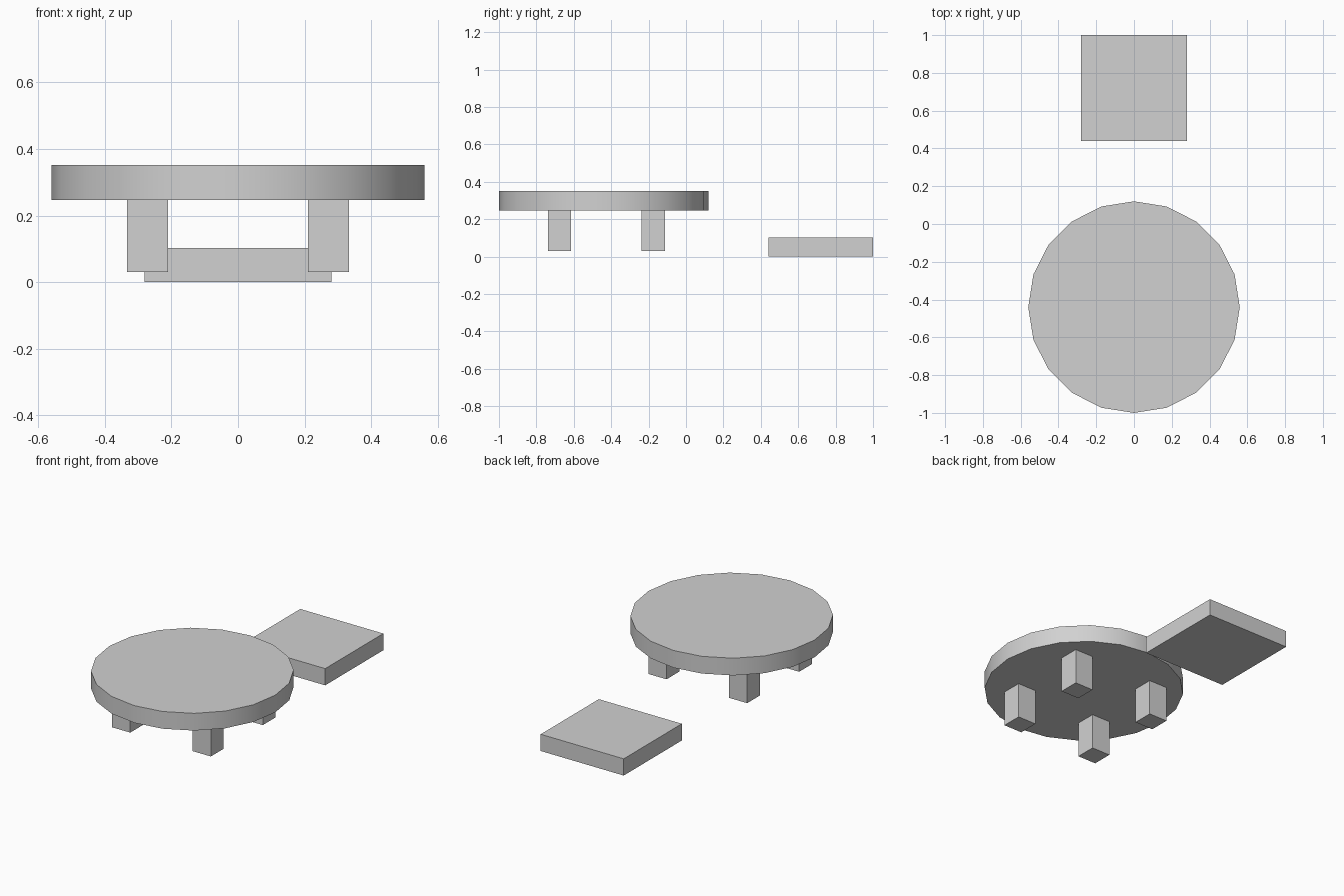
import bpy

cube = bpy.data.objects.get("Cube")
if cube:
    bpy.data.objects.remove(cube, do_unlink=True)

# One plain grey material for everything
GREY = (0.64, 0.64, 0.64, 1)
grey = bpy.data.materials.new("plain grey")
grey.use_nodes = True
grey.diffuse_color = GREY
grey.node_tree.nodes["Principled BSDF"].inputs["Base Color"].default_value = GREY


def box(name, center, size):
    bpy.ops.mesh.primitive_cube_add(size=1, location=center)
    ob = bpy.context.object
    ob.name = name
    ob.scale = size
    bpy.ops.object.transform_apply(location=False, rotation=False, scale=True)
    ob.data.materials.append(grey)
    return ob


# Round table top
bpy.ops.mesh.primitive_cylinder_add(vertices=20, radius=0.56, depth=0.105,
                                    location=(0, -0.44, 0.299))
top = bpy.context.object
top.name = "table_top"
top.data.materials.append(grey)
bpy.ops.object.shade_smooth_by_angle()

# Four square legs
for side, x in (("right", -0.272), ("left", 0.272)):
    for end, y in (("front", -0.676), ("back", -0.175)):
        box(f"{end}_{side}_leg", (x, y, 0.139), (0.123, 0.124, 0.217))

# Square floor cushion behind the table
box("floor_cushion", (0, 0.72, 0.051), (0.56, 0.56, 0.102))
